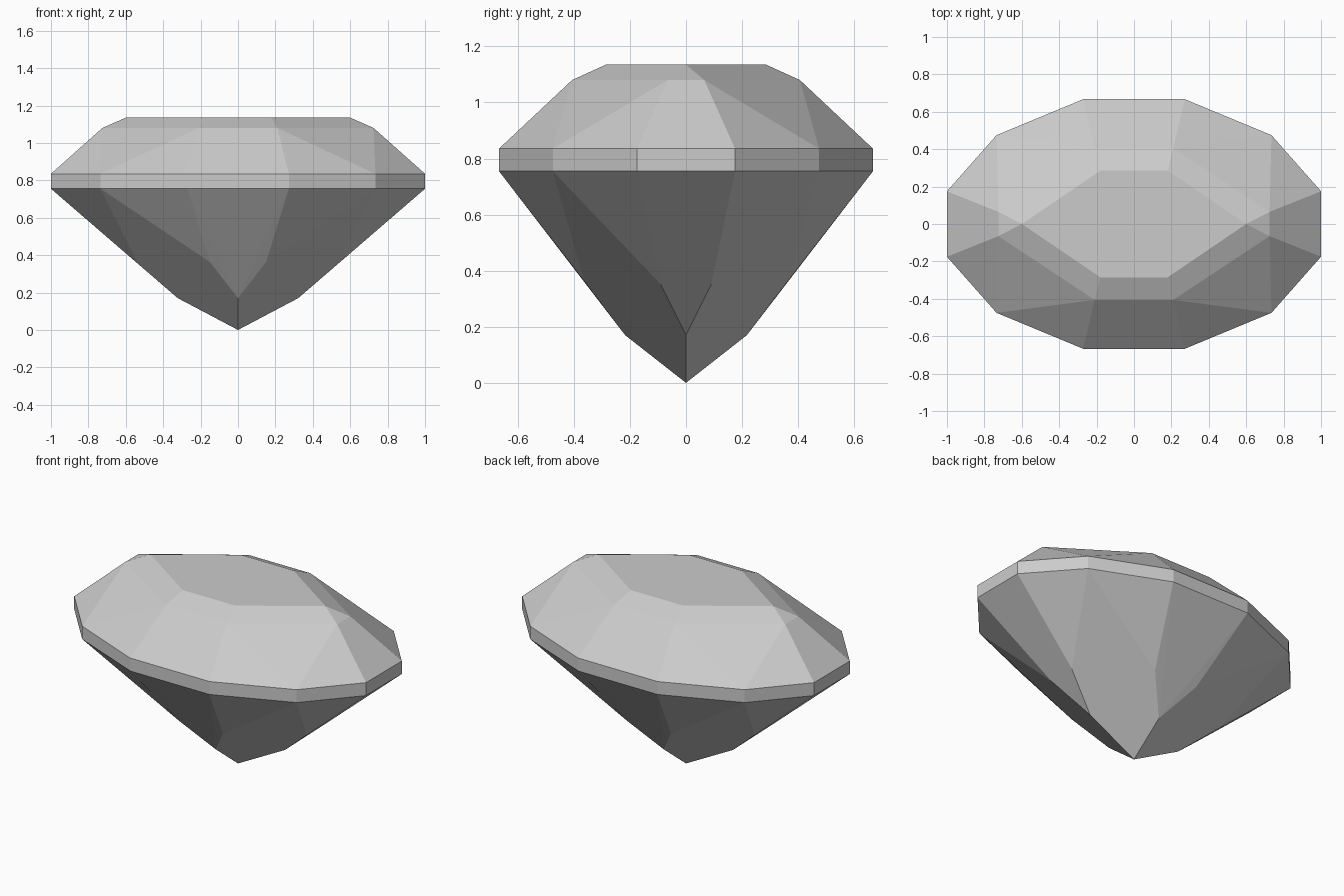
import bpy
import bmesh
import math

# Remove the default cube
cube = bpy.data.objects.get("Cube")
if cube:
    bpy.data.objects.remove(cube, do_unlink=True)

# Stone colour
stone = bpy.data.materials.new("stone_grey")
stone.use_nodes = True
grey = (0.6, 0.6, 0.6, 1.0)
stone.diffuse_color = grey
stone.node_tree.nodes["Principled BSDF"].inputs["Base Color"].default_value = grey

# One quarter of the cut corners, from the culet up to the table
GIRDLE_OUTLINE = [(1.0, 0.175), (0.735, 0.475), (0.272, 0.667)]
pavilion = [(0, 0, 0), (0.322, 0, 0.17), (0, 0.217, 0.17),
            (0.532, 0.09, 0.351), (0.15, 0.363, 0.363)]
girdle = [(x, y, z) for x, y in GIRDLE_OUTLINE for z in (0.755, 0.835)]
crown = [(0.725, 0.065, 1.08), (0.21, 0.406, 1.08)]
table = [(0.6, 0, 1.135), (0.18, 0.285, 1.135)]

# Mirror the corners to all four quarters
corners = {(sx * x, sy * y, z)
           for x, y, z in pavilion + girdle + crown + table
           for sx in (-1, 1) for sy in (-1, 1)}

# Every facet is a face of the convex hull of the corners
bm = bmesh.new()
for co in sorted(corners):
    bm.verts.new(co)
bmesh.ops.convex_hull(bm, input=bm.verts)
bmesh.ops.dissolve_limit(bm, angle_limit=math.radians(1.2),
                         verts=bm.verts, edges=bm.edges)
bmesh.ops.recalc_face_normals(bm, faces=bm.faces)

mesh = bpy.data.meshes.new("gemstone")
bm.to_mesh(mesh)
bm.free()
mesh.materials.append(stone)
gemstone = bpy.data.objects.new("gemstone", mesh)
bpy.context.collection.objects.link(gemstone)
